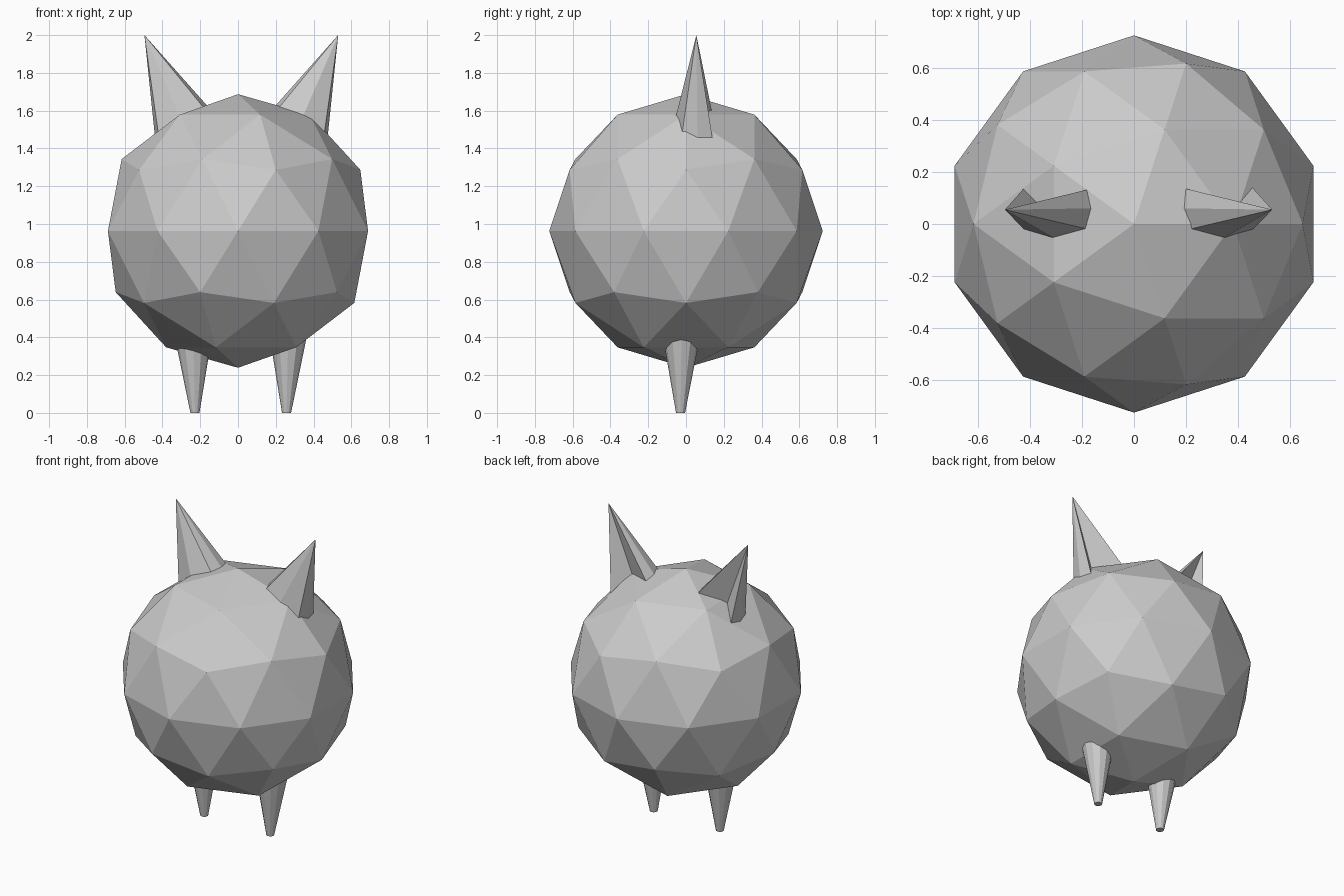
import bpy, bmesh
from mathutils import Vector

if "Cube" in bpy.data.objects:
    bpy.data.objects.remove(bpy.data.objects["Cube"])


def finish(name, bm):
    bmesh.ops.recalc_face_normals(bm, faces=bm.faces)
    mesh = bpy.data.meshes.new(name)
    bm.to_mesh(mesh)
    bm.free()
    obj = bpy.data.objects.new(name, mesh)
    bpy.context.collection.objects.link(obj)
    return obj


# Faceted ball body
bpy.ops.mesh.primitive_ico_sphere_add(subdivisions=2, radius=0.724, location=(0, 0, 0.963))
bpy.context.object.name = "body"


# Pointed ear: fan of rays from the tip, with a dent in the back side
TIP = Vector((0.513, 0.055, 2.0))
RIM = [(0.188, 0.134, 1.61), (0.184, 0.06, 1.63), (0.203, -0.018, 1.62),
       (0.333, -0.05, 1.585), (0.440, -0.02, 1.485), (0.458, 0.06, 1.47),
       (0.437, 0.14, 1.455), (0.35, 0.04, 1.565)]


def ear(name, side):
    bm = bmesh.new()
    place = lambda p: bm.verts.new((0.0175 + side * p.x, p.y, p.z))
    tip = place(TIP)
    # rays run on past the visible rim so the base is sunk in the body
    rim = [place(TIP + (Vector(p) - TIP) * 1.2) for p in RIM]
    for i, v in enumerate(rim):
        bm.faces.new((tip, v, rim[(i + 1) % len(rim)]))
    bm.faces.new(rim)
    finish(name, bm)


# Tapered leg, slightly splayed at the top
def leg(name, side):
    bm = bmesh.new()
    h = 0.48
    bmesh.ops.create_cone(bm, cap_ends=True, segments=12, radius1=0.024,
                          radius2=0.024 + 0.184 * h, depth=h)
    for v in bm.verts:
        top = v.co.z > 0
        v.co += Vector((0.0145 + side * (0.253 if top else 0.2425),
                        -0.023 if top else -0.029, h / 2))
    finish(name, bm)


for label, side in (("right", 1), ("left", -1)):
    ear(label + "_ear", side)
    leg(label + "_leg", side)
